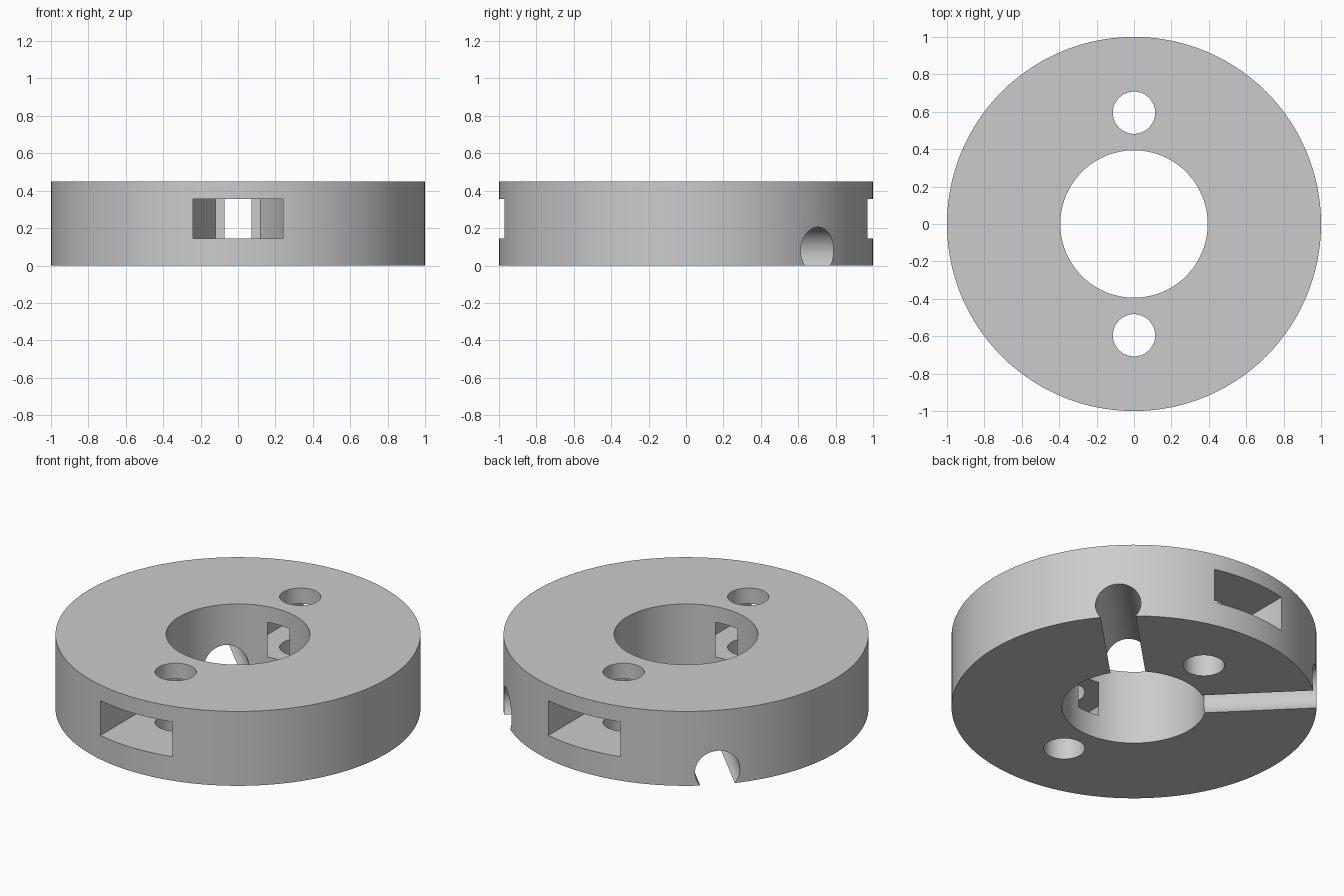
import bpy
import math

if "Cube" in bpy.data.objects:
    bpy.data.objects.remove(bpy.data.objects["Cube"], do_unlink=True)

HEIGHT = 0.45
BOLT_Y = 0.595
NUT_R = 0.24

metal = bpy.data.materials.new("plain_grey")
metal.use_nodes = True
grey = (0.6, 0.6, 0.6, 1)
metal.diffuse_color = grey
metal.node_tree.nodes["Principled BSDF"].inputs["Base Color"].default_value = grey


def cylinder(name, radius, depth, location, rotation=(0, 0, 0), sides=64):
    bpy.ops.mesh.primitive_cylinder_add(vertices=sides, radius=radius, depth=depth,
                                        location=location, rotation=rotation)
    obj = bpy.context.object
    obj.name = name
    obj.data.materials.append(metal)
    return obj


def prism(name, outline, z0, z1):
    """Extrude a flat outline between two heights."""
    n = len(outline)
    verts = [(x, y, z) for z in (z0, z1) for x, y in outline]
    faces = [list(range(n))[::-1], list(range(n, 2 * n))]
    faces += [(i, (i + 1) % n, n + (i + 1) % n, n + i) for i in range(n)]
    mesh = bpy.data.meshes.new(name)
    mesh.from_pydata(verts, [], faces)
    mesh.materials.append(metal)
    obj = bpy.data.objects.new(name, mesh)
    bpy.context.collection.objects.link(obj)
    return obj


# Main collar disc
collar = cylinder("collar", 1, HEIGHT, (0, 0, HEIGHT / 2), sides=160)

# Central bore
cutters = [cylinder("bore_cutter", 0.394, 1, (0, 0, HEIGHT / 2), sides=96)]

for side, s in (("front", -1), ("back", 1)):
    # Vertical bolt hole
    cutters.append(cylinder(side + "_bolt_cutter", 0.113, 1, (0, s * BOLT_Y, HEIGHT / 2)))
    # Nut pocket: half hexagon inside, straight slot to the rim
    half = [(NUT_R * math.cos(a), s * (BOLT_Y - NUT_R * math.sin(a)))
            for a in (i * math.pi / 3 for i in range(4))]
    outline = half + [(-NUT_R, s * 1.2), (NUT_R, s * 1.2)]
    if s > 0:
        outline.reverse()
    cutters.append(prism(side + "_nut_cutter", outline, 0.145, 0.355))

# Round channels in the underside, running diagonally to the rear
for side, s in (("left", 1), ("right", -1)):
    r = 0.7 * math.cos(math.pi / 4)
    cutters.append(cylinder(side + "_channel_cutter", 0.125, 1, (s * r, r, 0.08),
                            (0, math.pi / 2, s * math.pi / 4)))

for cutter in cutters:
    cutter.hide_render = True
    mod = collar.modifiers.new(cutter.name, "BOOLEAN")
    mod.operation = "DIFFERENCE"
    mod.solver = "EXACT"
    mod.object = cutter

# Bake the cuts, then drop the cutters
bpy.ops.object.select_all(action="DESELECT")
collar.select_set(True)
bpy.context.view_layer.objects.active = collar
for mod in list(collar.modifiers):
    bpy.ops.object.modifier_apply(modifier=mod.name)
for cutter in cutters:
    bpy.data.objects.remove(cutter, do_unlink=True)

bpy.ops.object.shade_smooth_by_angle(angle=math.radians(30))
